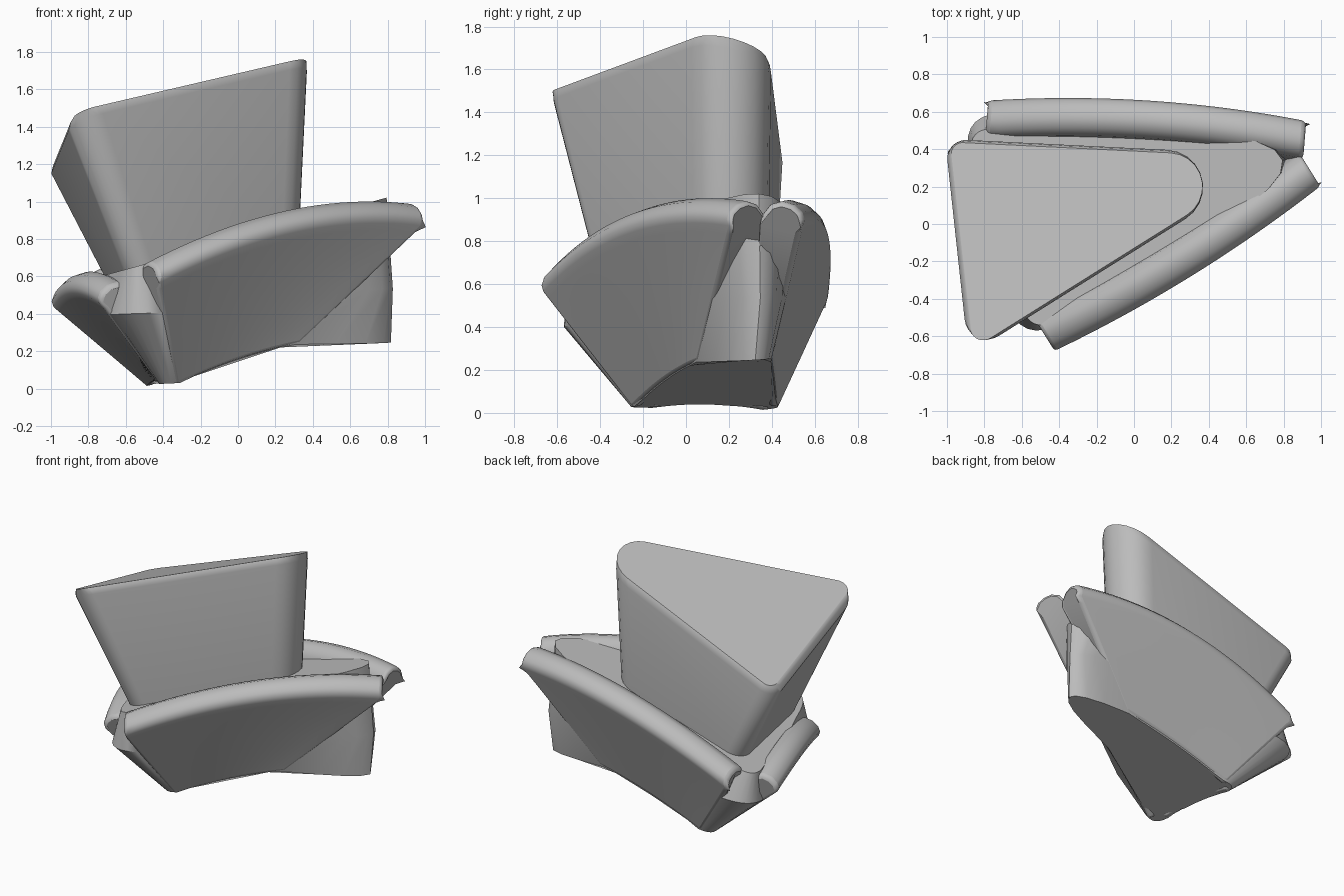
import bpy, bmesh, math
from mathutils import Vector as V
from mathutils.geometry import intersect_line_line_2d as _seg

if "Cube" in bpy.data.objects:
    bpy.data.objects.remove(bpy.data.objects["Cube"])

grey = bpy.data.materials.new("mid grey")
grey.diffuse_color = (0.5, 0.5, 0.5, 1)
grey.use_nodes = True
grey.node_tree.nodes["Principled BSDF"].inputs["Base Color"].default_value = grey.diffuse_color
UP = V((0, 0, 1))


def rounded(corners, radii, zf, n=9):
    """Rounded polygon ring in plan, lifted on the height function zf."""
    pts = []
    for i, (c, r) in enumerate(zip(corners, radii)):
        c = V(c)
        a = (V(corners[i - 1]) - c).normalized()
        b = (V(corners[(i + 1) % len(corners)]) - c).normalized()
        half = a.angle(b) / 2
        centre = c + (a + b).normalized() * r / math.sin(half)
        start = c + a * r / math.tan(half) - centre
        end = c + b * r / math.tan(half) - centre
        sweep = start.angle_signed(end)
        a0 = math.atan2(start.y, start.x)
        for k in range(n + 1):
            t = a0 - sweep * k / n
            p = centre + V((math.cos(t), math.sin(t))) * r
            pts.append(V((p.x, p.y, zf(p.x, p.y))))
    return pts


def loft(name, rings, bevel=0.0, angle=35):
    """Skin a list of closed rings and cap both ends."""
    bm = bmesh.new()
    rows = [[bm.verts.new(p) for p in ring] for ring in rings]
    n = len(rows[0])
    for lo, hi in zip(rows, rows[1:]):
        for i in range(n):
            j = (i + 1) % n
            bm.faces.new((lo[i], lo[j], hi[j], hi[i]))
    bm.faces.new(rows[0][::-1])
    bm.faces.new(rows[-1])
    bmesh.ops.recalc_face_normals(bm, faces=bm.faces)
    me = bpy.data.meshes.new(name)
    bm.to_mesh(me)
    bm.free()
    me.materials.append(grey)
    ob = bpy.data.objects.new(name, me)
    bpy.context.collection.objects.link(ob)
    bpy.context.view_layer.objects.active = ob
    ob.select_set(True)
    if bevel:
        m = ob.modifiers.new("soft ends", 'BEVEL')
        m.width, m.segments = bevel, 3
        m.limit_method, m.angle_limit = 'ANGLE', math.radians(60)
    bpy.ops.object.shade_smooth_by_angle(angle=math.radians(angle))
    ob.select_set(False)
    return ob


# Crown: leaning three-sided tower, corners listed front, back, right
top = [(-0.885, -0.70), (-1.01, 0.455), (0.815, 0.365)]
mid = sum((V(c) for c in top), V((0, 0))) / 3
scaled = lambda s: [tuple(mid + (V(c) - mid) * s) for c in top]
slope = lambda x, y: 1.656 + 0.376 * x - 0.2285 * y
deck = lambda x, y: 0.61 + 0.275 * (x + 0.7)
loft("crown", [
    rounded([(-0.58, -0.47), (-0.72, 0.42), (0.77, 0.36)], (0.1, 0.1, 0.19),
            lambda x, y: deck(x, y) - 0.03),
    rounded(top, (0.12, 0.1, 0.2), lambda x, y: slope(x, y) - 0.05),
    rounded(scaled(0.985), (0.1, 0.085, 0.193), lambda x, y: slope(x, y) - 0.015),
    rounded(scaled(0.96), (0.07, 0.06, 0.18), slope),
])

# Side panels with rolled rims: (inward, upward) profile of the roll
roll = [(0, 0), (-0.01, 0.03), (0.003, 0.065), (0.04, 0.098), (0.095, 0.115),
        (0.15, 0.1), (0.19, 0.05), (0.2, 0)]


class Panel:
    def __init__(self, b0, b1, t0, t1, inward, bow, bulge):
        self.c = [V(p) for p in (b0, b1, t0, t1)]
        self.inn = V((*inward, 0)).normalized()
        self.bow, self.bulge = bow, bulge

    def at(self, t, u, inset=0.0):
        """Point on the outer face: t along the panel, u up the panel."""
        arch = 4 * t * (1 - t)
        b = self.c[0].lerp(self.c[1], t) + UP * 0.025 * arch
        e = self.c[2].lerp(self.c[3], t) + arch * (UP * self.bow - self.inn * self.bulge)
        return b.lerp(e, u) + self.inn * inset

    def build(self, name, n=24):
        rings = []
        for k in range(n + 1):
            t, inn = k / n, self.inn
            e = self.at(t, 1)
            ring = [self.at(t, 0), self.at(t, 0.5), self.at(t, 0.94)]
            ring += [e + inn * i + UP * h for i, h in roll]
            ring += [self.at(t, 0.45, 0.13), self.at(t, 0, 0.05) + UP * 0.01]
            rings.append(ring)
        loft(name, rings, 0.025, 50)


front = Panel((-0.33, -0.25, 0.02), (0.33, 0.055, 0.24),
              (-0.43, -0.67, 0.56), (0.99, 0.21, 0.87), (-0.53, 0.85), 0.12, 0.045)
back = Panel((-0.42, 0.43, 0.02), (0.40, 0.40, 0.26),
             (-0.78, 0.65, 0.5), (0.92, 0.54, 0.87), (-0.08, -1), 0.12, 0.055)
left = Panel((-0.49, 0.38, 0.01), (-0.42, -0.18, 0.02),
             (-0.99, 0.40, 0.43), (-0.73, -0.46, 0.45), (1, 0.25), 0.07, 0.03)
front.build("front_panel")
back.build("back_panel")
left.build("left_panel")


def core_ring(sides, zf=None, n=8, m=8):
    """Ring along the panels, (panel, t0, t1, u0, u1, inset), with rounded corners."""
    runs = []
    for p, t0, t1, u0, u1, inset in sides:
        run = []
        for k in range(m + 1):
            s = k / m
            gap = inset + (0.008 if 0 < k < m else 0.002)
            run.append(p.at(t0 + (t1 - t0) * s, u0 + (u1 - u0) * s, gap))
        runs.append(run)
    ring = []
    for i, run in enumerate(runs):
        nxt = runs[(i + 1) % 3]
        a, b = run[-1], nxt[0]
        da, db = (a - run[-2]).xy, (b - nxt[1]).xy
        d = (b - a).xy
        den = da.x * db.y - da.y * db.x
        s = (d.x * db.y - d.y * db.x) / den
        ctrl = a.xy + da * s
        ctrl = V((ctrl.x, ctrl.y, (a.z + b.z) / 2))
        ring += run
        for k in range(1, n):
            t = k / n
            ring.append(a * (1 - t) ** 2 + ctrl * 2 * t * (1 - t) + b * t * t)
    if zf:
        ring = [V((p.x, p.y, zf(p.x, p.y))) for p in ring]
    return ring


# Body core: base, corner walls up to the notches, then the sloping deck
loft("body_core", [
    core_ring([(front, .03, .97, 0, 0, 0), (back, .97, .03, 0, 0, 0),
               (left, .04, .96, 0, 0, 0)]),
    core_ring([(front, .03, .97, .68, .46, 0), (back, .97, .03, .46, .75, 0),
               (left, .04, .96, .8, .85, 0)]),
    core_ring([(front, .03, .64, 1, 1, .14), (back, .64, .03, 1, 1, .14),
               (left, .06, .94, 1, 1, .12)], deck),
], angle=40)
